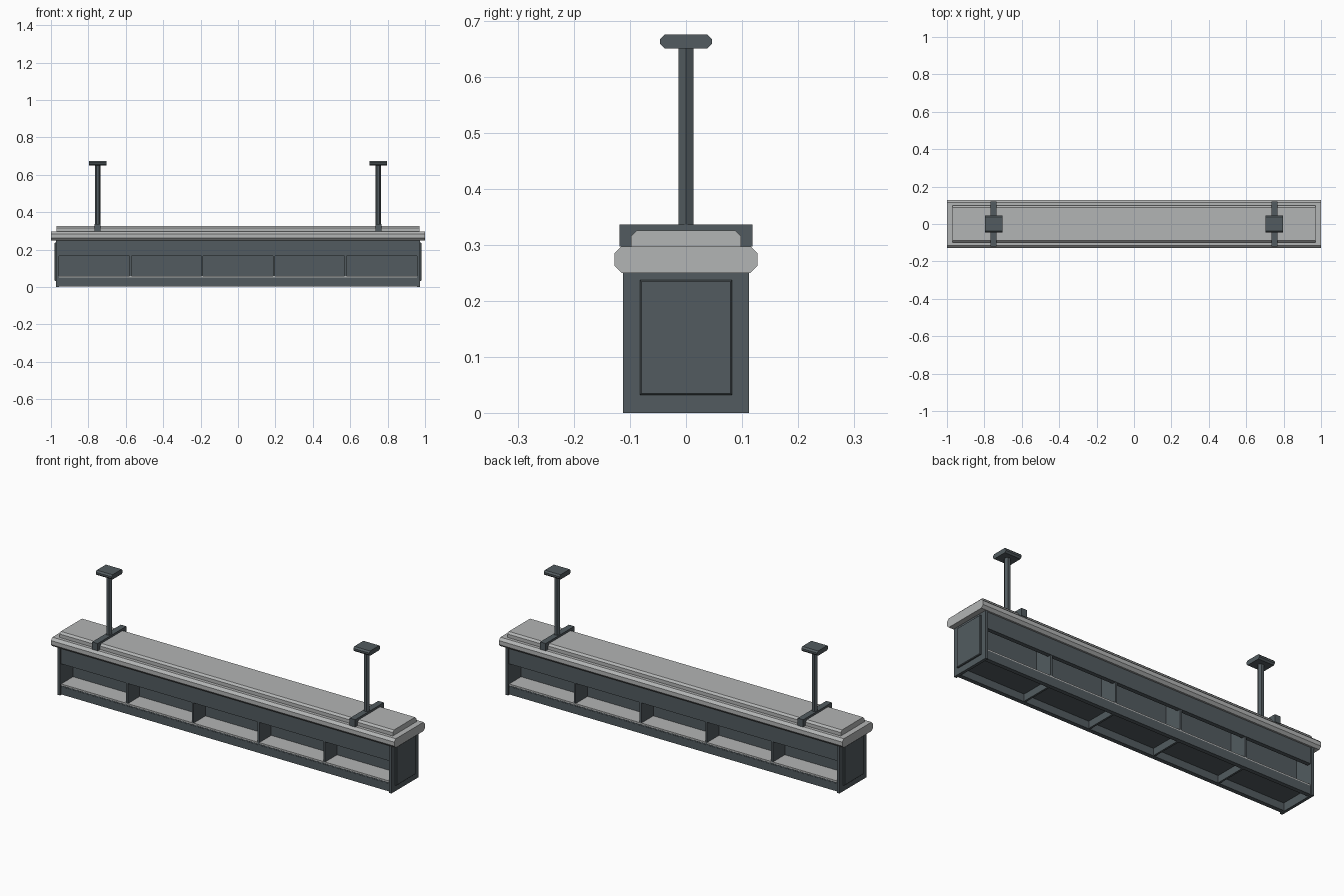
import bpy
import bmesh

cube = bpy.data.objects.get("Cube")
if cube:
    bpy.data.objects.remove(cube, do_unlink=True)


def material(name, rgb):
    m = bpy.data.materials.new(name)
    m.use_nodes = True
    m.diffuse_color = (*rgb, 1)
    m.node_tree.nodes["Principled BSDF"].inputs["Base Color"].default_value = (*rgb, 1)
    return m


SLATE = material("dark slate", (0.085, 0.105, 0.115))
STONE = material("light grey", (0.45, 0.46, 0.46))


def finish(name, bm, mat):
    bmesh.ops.recalc_face_normals(bm, faces=bm.faces)
    mesh = bpy.data.meshes.new(name)
    bm.to_mesh(mesh)
    bm.free()
    mesh.materials.append(mat)
    obj = bpy.data.objects.new(name, mesh)
    bpy.context.collection.objects.link(obj)
    return obj


def prism(name, mat, points, x0, x1):
    """Extrude a closed (y, z) profile along x."""
    bm = bmesh.new()
    face = bm.faces.new([bm.verts.new((x0, y, z)) for y, z in points])
    new = bmesh.ops.extrude_face_region(bm, geom=[face])["geom"]
    verts = [v for v in new if isinstance(v, bmesh.types.BMVert)]
    bmesh.ops.translate(bm, verts=verts, vec=(x1 - x0, 0, 0))
    return finish(name, bm, mat)


def box(name, mat, x, y, z):
    return prism(name, mat, [(y[0], z[0]), (y[1], z[0]), (y[1], z[1]), (y[0], z[1])], *x)


def chamfered(half, z0, z1, top, bottom):
    """Symmetric (y, z) rectangle with cut corners."""
    right = [(half, z1 - top), (half - top, z1)]
    if bottom:
        right = [(half - bottom, z0), (half, z0 + bottom)] + right
    else:
        right = [(half, z0)] + right
    return right + [(-y, z) for y, z in reversed(right)]


# Counter: two stacked slabs
prism("countertop", STONE, chamfered(0.128, 0.25, 0.297, 0.013, 0.013), -1, 1)
prism("upper_slab", STONE, chamfered(0.098, 0.297, 0.325, 0.010, 0), -0.97, 0.97)

# Long rails on both faces
for s, side in ((-1, "front"), (1, "back")):
    y = sorted((s * 0.084, s * 0.106))
    box(side + "_top_rail", SLATE, (-0.962, 0.962), y, (0.165, 0.25))
    box(side + "_bottom_rail", SLATE, (-0.962, 0.962), y, (0.004, 0.045))

# Shelf, its underside and the central partition
box("shelf", STONE, (-0.96, 0.96), (-0.104, 0.104), (0.05, 0.058))
box("shelf_underside", SLATE, (-0.96, 0.96), (-0.105, 0.105), (0.043, 0.05))
box("centre_partition", SLATE, (-0.96, 0.96), (-0.005, 0.005), (0.058, 0.25))

# Dividers between the five bays, and the cross bars below them
for i in range(4):
    x = -0.574 + i * 0.383
    span = (x - 0.005, x + 0.005)
    box(f"divider_{i + 1}", SLATE, span, (-0.104, 0.104), (0.05, 0.25))
    box(f"cross_bar_{i + 1}", SLATE, span, (-0.09, 0.09), (0.006, 0.045))


def raised_panel(name, s):
    """Bevelled panel standing proud of an end board."""
    bm = bmesh.new()
    rings = []
    for x, cut in ((0.971, 0), (0.978, 0), (0.981, 0.003)):
        y, lo, hi = 0.082 - cut, 0.032 + cut, 0.237 - cut
        rings.append([bm.verts.new((s * x, a, b))
                      for a, b in ((-y, lo), (y, lo), (y, hi), (-y, hi))])
    for a, b in zip(rings, rings[1:]):
        for i in range(4):
            j = (i + 1) % 4
            bm.faces.new((a[i], a[j], b[j], b[i]))
    bm.faces.new(rings[0])
    bm.faces.new(rings[-1])
    finish(name, bm, SLATE)


for s, side in ((-1, "right"), (1, "left")):
    # End board with its panel
    box(side + "_end_board", SLATE, sorted((s * 0.957, s * 0.972)),
        (-0.112, 0.112), (0, 0.25))
    raised_panel(side + "_end_panel", s)

    # Clamp, hexagonal post and ceiling plate
    x = s * 0.75
    box(side + "_clamp", SLATE, (x - 0.016, x + 0.016), (-0.119, 0.119), (0.297, 0.336))
    bm = bmesh.new()
    bmesh.ops.create_cone(bm, cap_ends=True, segments=6, radius1=0.015,
                          radius2=0.015, depth=0.32)
    # Turn so that an edge faces the ends
    tip = max(v.co.x for v in bm.verts)
    if tip < 0.0145:
        for v in bm.verts:
            v.co.x, v.co.y = v.co.y, v.co.x
    bmesh.ops.translate(bm, verts=bm.verts, vec=(x, 0, 0.493))
    finish(side + "_post", bm, SLATE)
    prism(side + "_ceiling_plate", SLATE,
          chamfered(0.046, 0.65, 0.675, 0.008, 0.008), x - 0.046, x + 0.046)
